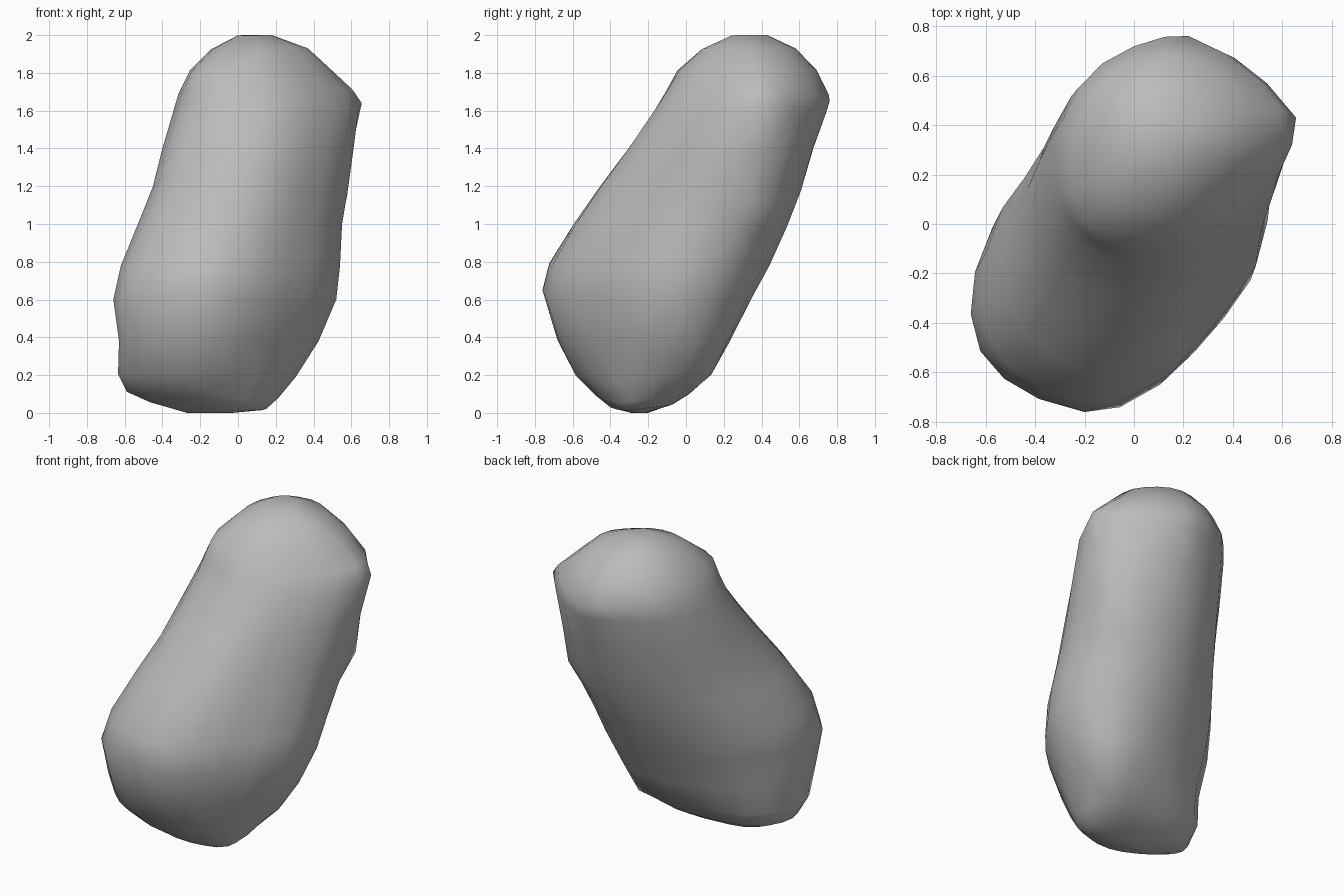
import bpy
import bmesh
from math import sin, cos, asin, tau
from mathutils import Vector

cube = bpy.data.objects.get("Cube")
if cube:
    bpy.data.objects.remove(cube, do_unlink=True)

# Plain grey stone
stone = bpy.data.materials.new("stone grey")
stone.use_nodes = True
grey = (0.5, 0.5, 0.5, 1)
stone.diffuse_color = grey
stone.node_tree.nodes["Principled BSDF"].inputs["Base Color"].default_value = grey

# Level sections: height, left, right, front, back, skew
SECTIONS = [
    (0, -.27, -.05, -.29, -.2, 0),
    (.05, -.45, .12, -.41, -.07, .05),
    (.1, -.56, .18, -.48, .01, .1),
    (.2, -.62, .28, -.59, .11, .2),
    (.38, -.63, .42, -.69, .22, .28),
    (.6, -.66, .52, -.76, .34, .28),
    (.78, -.62, .54, -.73, .44, .27),
    (1, -.53, .55, -.6, .54, .25),
    (1.2, -.45, .57, -.46, .62, .2),
    (1.4, -.4, .6, -.31, .68, .16),
    (1.6, -.34, .62, -.17, .74, .1),
    (1.7, -.31, .59, -.1, .75, .08),
    (1.82, -.25, .49, -.02, .69, .08),
    (1.93, -.14, .37, .1, .58, 0),
    (2, 0, .18, .25, .43, 0),
]
SIDES = 20

# Flattening of each quarter: back left, back right, front right, front left
# (amount at the base, change per unit of height)
FLATTEN = [(-.05, .05), (-.085, .045), (.09, -.065), (.1, 0)]

bm = bmesh.new()
rings = []
for z, x0, x1, y0, y1, skew in SECTIONS:
    ring = []
    for i in range(SIDES):
        t = tau * i / SIDES
        base, slope = FLATTEN[i * 4 // SIDES]
        r = .5 - .5 * (base + slope * z) * sin(2 * t) ** 2
        x = (x0 + x1) / 2 + (x1 - x0) * r * cos(t)
        y = (y0 + y1) / 2 + (y1 - y0) * r * sin(t + asin(skew))
        ring.append(bm.verts.new((x, y, z)))
    rings.append(ring)
for low, high in zip(rings, rings[1:]):
    for i in range(SIDES):
        j = (i + 1) % SIDES
        bm.faces.new((low[i], low[j], high[j], high[i]))
bm.faces.new(rings[0][::-1])
bm.faces.new(rings[-1])

# Pointed corners pulled out of the rounded body: place, reach of the pull
CORNERS = [
    ((.655, .43, 1.64), .25), ((.22, .76, 1.65), .25), ((-.2, .01, 1.8), .45),
    ((-.2, -.76, .65), .3), ((-.58, -.32, .12), .25), ((.13, -.36, .05), .4),
    ((.27, .1, .2), .4), ((.53, .45, 1.1), .45),
]
for place, reach in CORNERS:
    target = Vector(place)
    tip = min(bm.verts, key=lambda v: (v.co - target).length)
    start = tip.co.copy()
    for v in bm.verts:
        pull = max(0, 1 - (v.co - start).length / reach) ** 1.5
        v.co += (target - start) * pull
        v.co.z = max(0, v.co.z)

bmesh.ops.triangulate(bm, faces=bm.faces[:])
bmesh.ops.recalc_face_normals(bm, faces=bm.faces[:])
mesh = bpy.data.meshes.new("stone_body")
bm.to_mesh(mesh)
bm.free()
mesh.materials.append(stone)
body = bpy.data.objects.new("stone_body", mesh)
bpy.context.collection.objects.link(body)
for p in mesh.polygons:
    p.use_smooth = True
